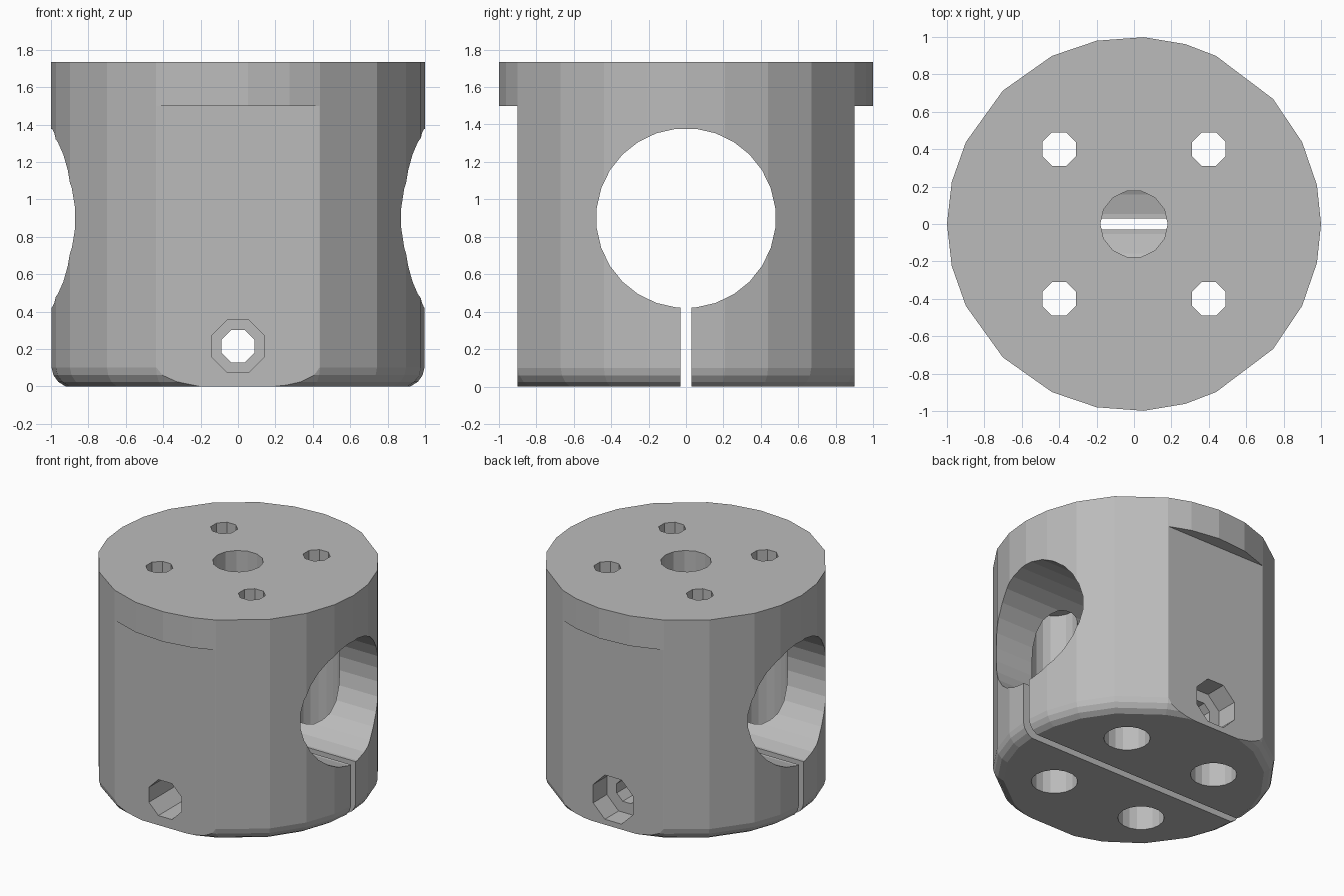
import bpy, bmesh
from math import radians, cos, sin, pi
from mathutils import Matrix

cube = bpy.data.objects.get("Cube")
if cube:
    bpy.data.objects.remove(cube, do_unlink=True)

HEIGHT = 1.735

grey = bpy.data.materials.new("plain_grey")
grey.use_nodes = True
colour = (0.5, 0.5, 0.5, 1)
grey.diffuse_color = colour
grey.node_tree.nodes["Principled BSDF"].inputs["Base Color"].default_value = colour


def make_object(name, bm):
    bmesh.ops.recalc_face_normals(bm, faces=bm.faces)
    mesh = bpy.data.meshes.new(name)
    bm.to_mesh(mesh)
    bm.free()
    mesh.materials.append(grey)
    obj = bpy.data.objects.new(name, mesh)
    bpy.context.collection.objects.link(obj)
    return obj


def cut(target, cutter):
    mod = target.modifiers.new(cutter.name, "BOOLEAN")
    mod.operation = "DIFFERENCE"
    mod.solver = "EXACT"
    mod.object = cutter
    bpy.context.view_layer.update()
    graph = bpy.context.evaluated_depsgraph_get()
    mesh = bpy.data.meshes.new_from_object(target.evaluated_get(graph))
    target.modifiers.clear()
    target.data = mesh
    bpy.data.objects.remove(cutter, do_unlink=True)


def drill(target, name, axis, centre, radius, start, end, sides):
    """Cut a straight hole along x, y or z between start and end."""
    bm = bmesh.new()
    bmesh.ops.create_cone(bm, cap_ends=True, segments=sides, radius1=radius,
                          radius2=radius, depth=end - start,
                          matrix=Matrix.Rotation(pi / sides, 4, "Z"))
    turn = {"x": Matrix.Rotation(pi / 2, 4, "Y"),
            "y": Matrix.Rotation(pi / 2, 4, "X"),
            "z": Matrix.Identity(4)}[axis]
    place = list(centre)
    place["xyz".index(axis)] = (start + end) / 2
    bm.transform(Matrix.Translation(place) @ turn)
    cut(target, make_object(name, bm))


def mill(target, name, centre, size):
    """Cut a rectangular block."""
    bm = bmesh.new()
    bmesh.ops.create_cube(bm, size=1)
    bm.transform(Matrix.Translation(centre) @ Matrix.Diagonal((*size, 1)))
    cut(target, make_object(name, bm))


# Body: faceted cylinder with a rounded lower edge
half = [12, 26, 42, 64, 74, 87, 101.5, 116, 134.5, 154, 167]
angles = [0] + half + [180] + [360 - a for a in reversed(half)]
bm = bmesh.new()
rings = []
for z, r in [(0, 0.925), (0.025, 0.965), (0.06, 0.99), (0.1, 1), (HEIGHT, 1)]:
    rings.append([bm.verts.new((r * cos(radians(a)), r * sin(radians(a)), z))
                  for a in angles])
for low, high in zip(rings, rings[1:]):
    for i in range(len(angles)):
        j = (i + 1) % len(angles)
        bm.faces.new((low[i], low[j], high[j], high[i]))
bm.faces.new(rings[0])
bm.faces.new(rings[-1])
body = make_object("clamp_body", bm)

# Flats below the upper rim
for side in (-1, 1):
    mill(body, "flat", (0, side * 1.1, 0.5), (2.4, 0.4, 2))

# Cross bore and clamping slot
drill(body, "cross_bore", "x", (0, 0, 0.9), 0.48, -1.2, 1.2, 28)
mill(body, "clamp_slot", (0, 0, 0.3), (2.4, 0.06, 1))

# Centre hole in the top
drill(body, "centre_hole", "z", (0, 0, 0), 0.18, 0.9, 2, 14)

# Four mounting holes with deep recesses from below
for x in (-0.4, 0.4):
    for y in (-0.4, 0.4):
        drill(body, "recess", "z", (x, y, 0), 0.165, -0.2, 1.45, 18)
        drill(body, "mounting_hole", "z", (x, y, 0), 0.098, 1.3, 2, 8)

# Clamping screw hole, recessed on both flats
screw = (0, 0, 0.215)
drill(body, "screw_hole", "y", screw, 0.095, -1.2, 1.2, 8)
drill(body, "front_recess", "y", screw, 0.152, -1.2, -0.5, 8)
drill(body, "back_recess", "y", screw, 0.187, 0.73, 1.2, 8)
